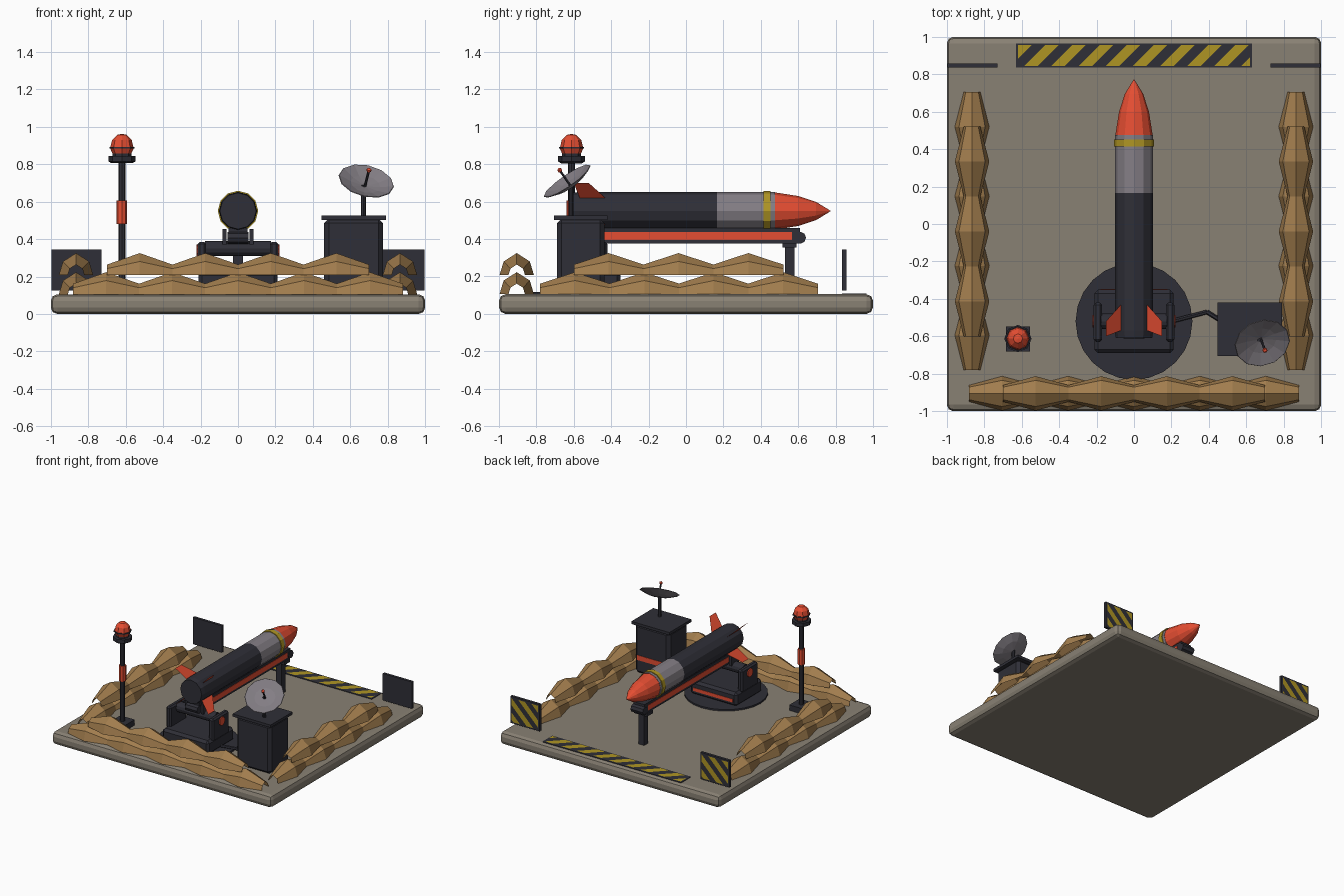
import bpy, bmesh, math
from mathutils import Vector, Matrix

if "Cube" in bpy.data.objects:
    bpy.data.objects.remove(bpy.data.objects["Cube"])


def material(name, rgb):
    m = bpy.data.materials.new(name)
    m.diffuse_color = (*rgb, 1)
    m.use_nodes = True
    m.node_tree.nodes["Principled BSDF"].inputs["Base Color"].default_value = m.diffuse_color
    return m


CONCRETE = material("concrete", (0.25, 0.22, 0.175))
SAND = material("sandbag tan", (0.36, 0.205, 0.075))
DARK = material("dark metal", (0.028, 0.028, 0.038))
GREY = material("light grey", (0.23, 0.21, 0.235))
YELLOW = material("hazard yellow", (0.43, 0.30, 0.017))
RED = material("signal red", (0.78, 0.075, 0.032))


def finish(name, bm, *mats):
    bmesh.ops.recalc_face_normals(bm, faces=bm.faces)
    me = bpy.data.meshes.new(name)
    bm.to_mesh(me)
    bm.free()
    for m in mats:
        me.materials.append(m)
    ob = bpy.data.objects.new(name, me)
    bpy.context.collection.objects.link(ob)
    return ob


def box(name, mat, x, y, z, bevel=0, segments=1):
    bm = bmesh.new()
    bmesh.ops.create_cube(bm, size=1)
    for v in bm.verts:
        v.co = [lo + (c + 0.5) * (hi - lo) for c, (lo, hi) in zip(v.co, (x, y, z))]
    if bevel:
        bmesh.ops.bevel(bm, geom=bm.edges[:], offset=bevel, segments=segments,
                        profile=0.5, affect='EDGES')
    return finish(name, bm, mat)


def lathe(name, mat, profile, sides, origin=(0, 0, 0), axis=(0, 0, 1)):
    """Turn (radius, height) points around an axis; ends are capped."""
    rot = Vector((0, 0, 1)).rotation_difference(Vector(axis).normalized()).to_matrix().to_4x4()
    mw = Matrix.Translation(origin) @ rot
    bm = bmesh.new()
    rings = []
    for r, h in profile:
        n = sides if r > 0 else 1
        rings.append([bm.verts.new(mw @ Vector((r * math.cos(2 * math.pi * i / sides),
                                                r * math.sin(2 * math.pi * i / sides), h)))
                      for i in range(n)])
    for a, b in zip(rings, rings[1:]):
        for i in range(sides):
            j = (i + 1) % sides
            quad = [a[i % len(a)], a[j % len(a)], b[j % len(b)], b[i % len(b)]]
            bm.faces.new(list(dict.fromkeys(quad)))
    for ring in (rings[0], rings[-1]):
        if len(ring) > 1:
            bm.faces.new(ring)
    return finish(name, bm, mat)


def rod(name, mat, p, q, r, sides=8):
    d = Vector(q) - Vector(p)
    return lathe(name, mat, [(r, 0), (r, d.length)], sides, p, d)


# Concrete pad
box("base_slab", CONCRETE, (-1, 1), (-1, 1), (0, 0.105), 0.035, 2)


# Sandbag walls: open arched shells that swell and pinch along each row
ARCH = [(-1, 0), (-0.76, 0.62), (0, 1), (0.76, 0.62), (1, 0)]


def bag_row(name, start, end, count, z, across, along_x):
    bm = bmesh.new()
    prev = None
    for i in range(2 * count + 1):
        s = 1 if i % 2 else 0.48
        t = start + (end - start) * i / (2 * count)
        ring = []
        for u, h in ARCH:
            c = across + u * 0.092 * s
            ring.append(bm.verts.new((t, c, z + h * 0.118 * s) if along_x
                                     else (c, t, z + h * 0.118 * s)))
        if prev:
            for k in range(len(ARCH) - 1):
                bm.faces.new((prev[k], prev[k + 1], ring[k + 1], ring[k]))
        prev = ring
    finish(name, bm, SAND)


bag_row("front_bags_lower", -0.88, 0.88, 5, 0.105, -0.905, True)
bag_row("front_bags_upper", -0.70, 0.70, 4, 0.207, -0.905, True)
for side, sx in (("left", -1), ("right", 1)):
    bag_row(side + "_bags_lower", -0.78, 0.705, 4, 0.105, sx * 0.865, False)
    bag_row(side + "_bags_upper", -0.60, 0.52, 3, 0.207, sx * 0.865, False)


# Slanted hazard stripes, clipped to a rectangle in the (x, v) plane
def stripes(name, x0, x1, v0, v1, period, place):
    bm = bmesh.new()
    h = v1 - v0
    x = x0 - h
    while x < x1:
        bm.faces.new([bm.verts.new((a, b, 0)) for a, b in
                      ((x, v0), (x + period / 2, v0), (x + period / 2 + h, v1), (x + h, v1))])
        x += period
    for lim, sgn in ((x0, -1), (x1, 1)):
        bmesh.ops.bisect_plane(bm, geom=bm.verts[:] + bm.edges[:] + bm.faces[:],
                               plane_co=(lim, 0, 0), plane_no=(sgn, 0, 0), clear_outer=True)
    for v in bm.verts:
        v.co = place(v.co.x, v.co.y)
    finish(name, bm, YELLOW)


box("floor_strip", DARK, (-0.63, 0.63), (0.835, 0.965), (0.1, 0.109))
stripes("floor_strip_stripes", -0.62, 0.62, 0.845, 0.955, 0.145, lambda x, v: (x, v, 0.112))
for side, x0 in (("left", -0.995), ("right", 0.73)):
    box(side + "_barrier", DARK, (x0, x0 + 0.265), (0.835, 0.857), (0.125, 0.345))
    stripes(side + "_barrier_stripes", x0 + 0.012, x0 + 0.253, 0.137, 0.333, 0.12,
            lambda x, v: (x, 0.860, v))

# Launcher turntable and pivot cradle
lathe("turntable", DARK, [(0.312, 0), (0.312, 0.015)], 24, (0, -0.52, 0.103))
box("launcher_base", DARK, (-0.212, 0.212), (-0.69, -0.35), (0.11, 0.225), 0.02)
box("launcher_base_stripe", RED, (-0.18, 0.18), (-0.352, -0.347), (0.145, 0.172))
for side, sx in (("left", -1), ("right", 1)):
    box(side + "_cheek", DARK, sorted((sx * 0.17, sx * 0.215)), (-0.63, -0.42), (0.2, 0.385), 0.012)
    rod(side + "_pivot_cap", RED, (sx * 0.21, -0.52, 0.335), (sx * 0.222, -0.52, 0.335), 0.035, 10)
    box(side + "_clamp", DARK, sorted((sx * 0.062, sx * 0.082)), (-0.57, -0.47), (0.37, 0.455))
    box(side + "_rail_stripe", RED, sorted((sx * 0.048, sx * 0.053)), (-0.55, 0.567), (0.395, 0.437))
rod("pivot_shaft", DARK, (-0.175, -0.52, 0.35), (0.175, -0.52, 0.35), 0.041, 12)

# Launch rail with end rollers and front support
box("launch_rail", DARK, (-0.05, 0.05), (-0.58, 0.61), (0.377, 0.458))
for end, y in (("rear", -0.58), ("front", 0.61)):
    rod(end + "_roller", DARK, (-0.055, y, 0.407), (0.055, y, 0.407), 0.032, 8)
box("support_post", DARK, (-0.026, 0.026), (0.53, 0.58), (0.1, 0.37))
box("support_head", DARK, (-0.06, 0.06), (0.515, 0.592), (0.355, 0.38))

# Rocket, lying along y
C, Y = (0, 0, 0.55), (0, 1, 0)
lathe("rocket_body", DARK, [(0.097, -0.61), (0.102, -0.57), (0.102, 0.165)], 12, C, Y)
lathe("rocket_collar", GREY, [(0.102, 0.165), (0.102, 0.475)], 12, C, Y)
lathe("rocket_band", YELLOW, [(0.108, 0.415), (0.108, 0.452)], 12, C, Y)
lathe("rocket_nose", RED, [(0.1, 0.472), (0.08, 0.60), (0.049, 0.695), (0, 0.775)], 12, C, Y)
for k in range(4):
    a = math.radians(45 + 90 * k)
    bm = bmesh.new()
    bm.faces.new([bm.verts.new((r * math.cos(a), y, 0.55 + r * math.sin(a))) for r, y in
                  ((0.085, -0.42), (0.212, -0.52), (0.212, -0.60), (0.085, -0.565))])
    finish(f"rocket_fin_{k + 1}", bm, RED)

# Radar cabinet, mast and dish
box("radar_cabinet", DARK, (0.46, 0.775), (-0.69, -0.435), (0.1, 0.51), 0.025)
box("cabinet_roof", DARK, (0.445, 0.79), (-0.705, -0.42), (0.503, 0.525))
box("cabinet_stripe", RED, (0.485, 0.75), (-0.437, -0.432), (0.215, 0.255))
rod("dish_mast", DARK, (0.67, -0.615, 0.52), (0.67, -0.615, 0.69), 0.013)
N = Vector((0.2, -0.55, 0.8)).normalized()
APEX = Vector((0.678, -0.616, 0.682))
lathe("radar_dish", GREY, [(0, -0.006), (0.085, 0.008), (0.151, 0.034),
                           (0.148, 0.037), (0.08, 0.014), (0, 0)], 12, APEX, N)
rod("dish_feed", DARK, APEX, APEX + N * 0.1, 0.007, 6)
lathe("dish_feed_tip", RED, [(0, 0.092), (0.013, 0.1), (0.013, 0.112), (0, 0.12)], 6, APEX, N)

# Cable from launcher to cabinet
path = [(0.2, -0.52, 0.13), (0.39, -0.47, 0.12), (0.47, -0.52, 0.13)]
for i in range(2):
    rod(f"cable_{i + 1}", DARK, path[i], path[i + 1], 0.012, 6)

# Warning beacon
B = (-0.62, -0.612, 0)
box("beacon_foot", DARK, (-0.685, -0.555), (-0.68, -0.547), (0.1, 0.15))
lathe("beacon_pole", DARK, [(0.018, 0.12), (0.018, 0.82)], 8, B)
lathe("beacon_collar", RED, [(0.028, 0.48), (0.028, 0.605)], 8, B)
lathe("beacon_cap", DARK, [(0.055, 0.805), (0.073, 0.815), (0.073, 0.845),
                           (0.05, 0.845), (0.05, 0.86)], 8, B)
lathe("beacon_lamp", RED, [(0.045, 0.845), (0.063, 0.885), (0.052, 0.93), (0.025, 0.957), (0, 0.962)], 8, B)
lathe("beacon_ring", DARK, [(0.067, 0.884), (0.067, 0.893)], 8, B)
